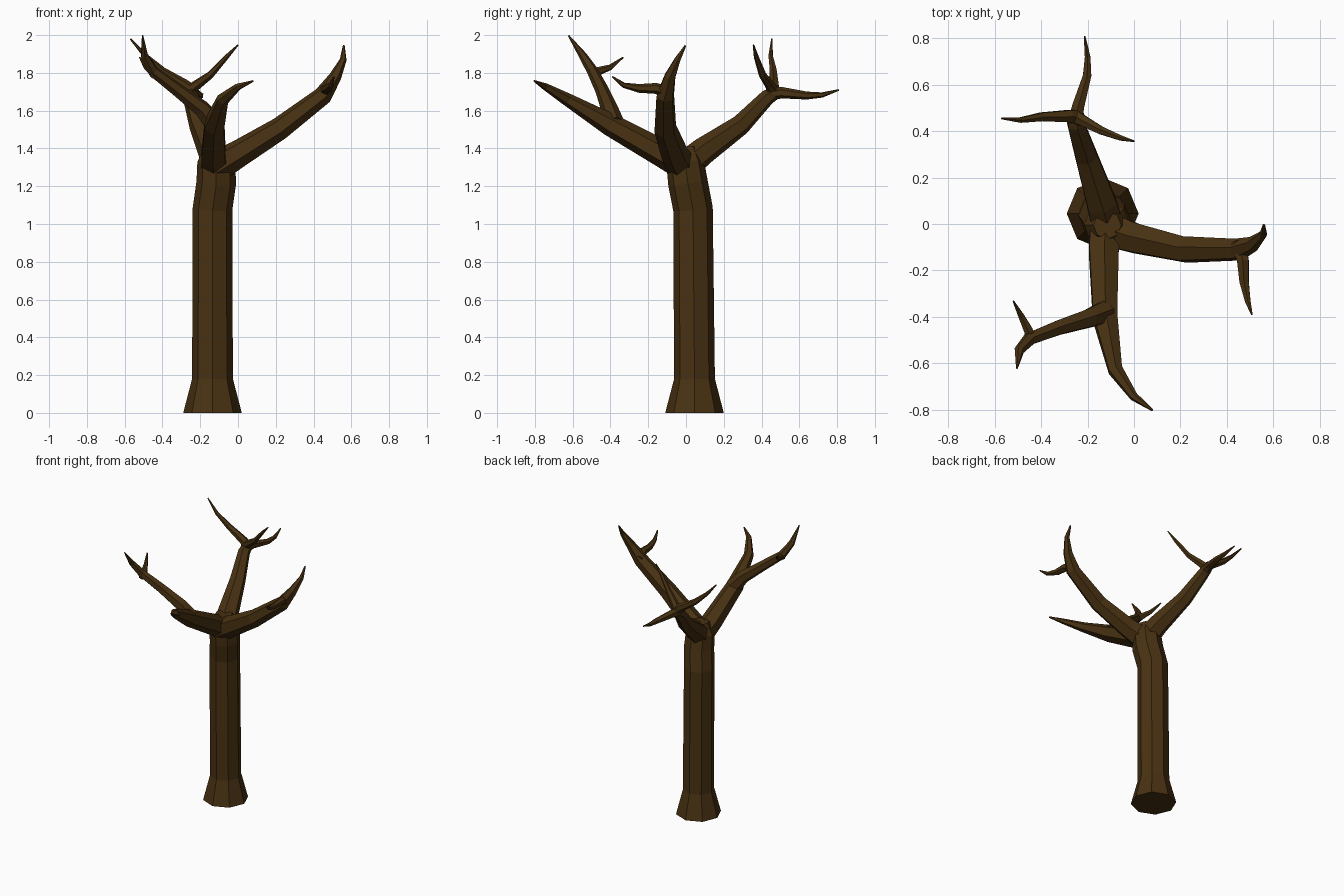
import bpy, bmesh, math
from mathutils import Vector

bark = bpy.data.materials.new("dark_bark")
bark.diffuse_color = (0.065, 0.031, 0.006, 1)


def limb(name, path, sides=6):
    """Sweep a low-poly tube along (x, y, z, radius) points."""
    pts = [Vector(p[:3]) for p in path]
    n = len(pts)
    bm = bmesh.new()
    rings, prev, side = [], None, None
    for i, p in enumerate(pts):
        a = (p - pts[i - 1]).normalized() if i > 0 else Vector()
        b = (pts[i + 1] - p).normalized() if i < n - 1 else Vector()
        t = (a + b).normalized()
        if prev is None:
            ref = Vector((1, 0, 0)) if abs(t.z) > 0.9 else Vector((0, 0, 1))
            side = (ref - t * ref.dot(t)).normalized()
        else:
            side = prev.rotation_difference(t) @ side
            side = (side - t * side.dot(t)).normalized()
        prev = t
        up = t.cross(side)
        r = path[i][3]
        rings.append([bm.verts.new(p + r * (side * math.cos(k * math.tau / sides)
                                            + up * math.sin(k * math.tau / sides)))
                      for k in range(sides)])
    for r0, r1 in zip(rings, rings[1:]):
        for k in range(sides):
            j = (k + 1) % sides
            bm.faces.new((r0[k], r0[j], r1[j], r1[k]))
    bm.faces.new(rings[0][::-1])
    bm.faces.new(rings[-1])
    bmesh.ops.recalc_face_normals(bm, faces=bm.faces)
    me = bpy.data.meshes.new(name)
    bm.to_mesh(me)
    bm.free()
    me.materials.append(bark)
    ob = bpy.data.objects.new(name, me)
    bpy.context.collection.objects.link(ob)


# Trunk with flared foot, bending slightly forward at the top
limb("trunk", [(-.135, .045, 0, .155), (-.135, .045, .18, .108), (-.135, .037, 1.08, .105),
               (-.115, .01, 1.22, .105), (-.115, -.005, 1.33, .1), (-.115, -.005, 1.41, .06)], 8)

# Right branch and its forward twig
limb("right_branch", [(-.12, -.02, 1.3, .085), (0, -.06, 1.37, .073), (.22, -.11, 1.505, .061),
                      (.45, -.11, 1.68, .05), (.515, -.085, 1.78, .033),
                      (.557, -.045, 1.87, .018), (.56, -.003, 1.945, .005)])
limb("right_twig", [(.45, -.08, 1.69, .035), (.47, -.16, 1.718, .029), (.475, -.25, 1.718, .023),
                    (.49, -.33, 1.735, .014), (.508, -.39, 1.78, .004)])

# Back branch, with three spreading twigs
limb("back_branch", [(-.115, 0, 1.31, .08), (-.14, .09, 1.385, .073), (-.205, .29, 1.525, .055),
                     (-.25, .43, 1.67, .042), (-.253, .48, 1.7, .034)])
limb("back_twig", [(-.255, .44, 1.69, .036), (-.24, .51, 1.695, .03), (-.202, .64, 1.68, .021),
                   (-.2, .72, 1.683, .014), (-.213, .81, 1.71, .004)])
limb("back_left_twig", [(-.235, .46, 1.69, .035), (-.28, .465, 1.735, .03), (-.4, .462, 1.81, .021),
                        (-.49, .448, 1.89, .013), (-.57, .455, 1.98, .004)])
limb("back_right_twig", [(-.26, .465, 1.7, .034), (-.22, .445, 1.735, .027), (-.145, .405, 1.79, .02),
                         (-.06, .372, 1.885, .013), (0, .357, 1.948, .004)])

# Front branch and its left fork
limb("front_branch", [(-.12, .02, 1.29, .08), (-.13, -.12, 1.37, .073), (-.125, -.4, 1.525, .06),
                      (-.08, -.63, 1.66, .034), (0, -.745, 1.727, .019), (.08, -.803, 1.757, .005)])
limb("front_left_branch", [(-.125, -.38, 1.53, .055), (-.19, -.405, 1.61, .045),
                           (-.32, -.445, 1.71, .036), (-.45, -.495, 1.81, .03),
                           (-.495, -.545, 1.89, .022), (-.505, -.622, 1.998, .004)])
limb("front_left_twig", [(-.44, -.51, 1.79, .026), (-.455, -.46, 1.81, .022),
                         (-.485, -.4, 1.83, .015), (-.52, -.333, 1.882, .004)])
